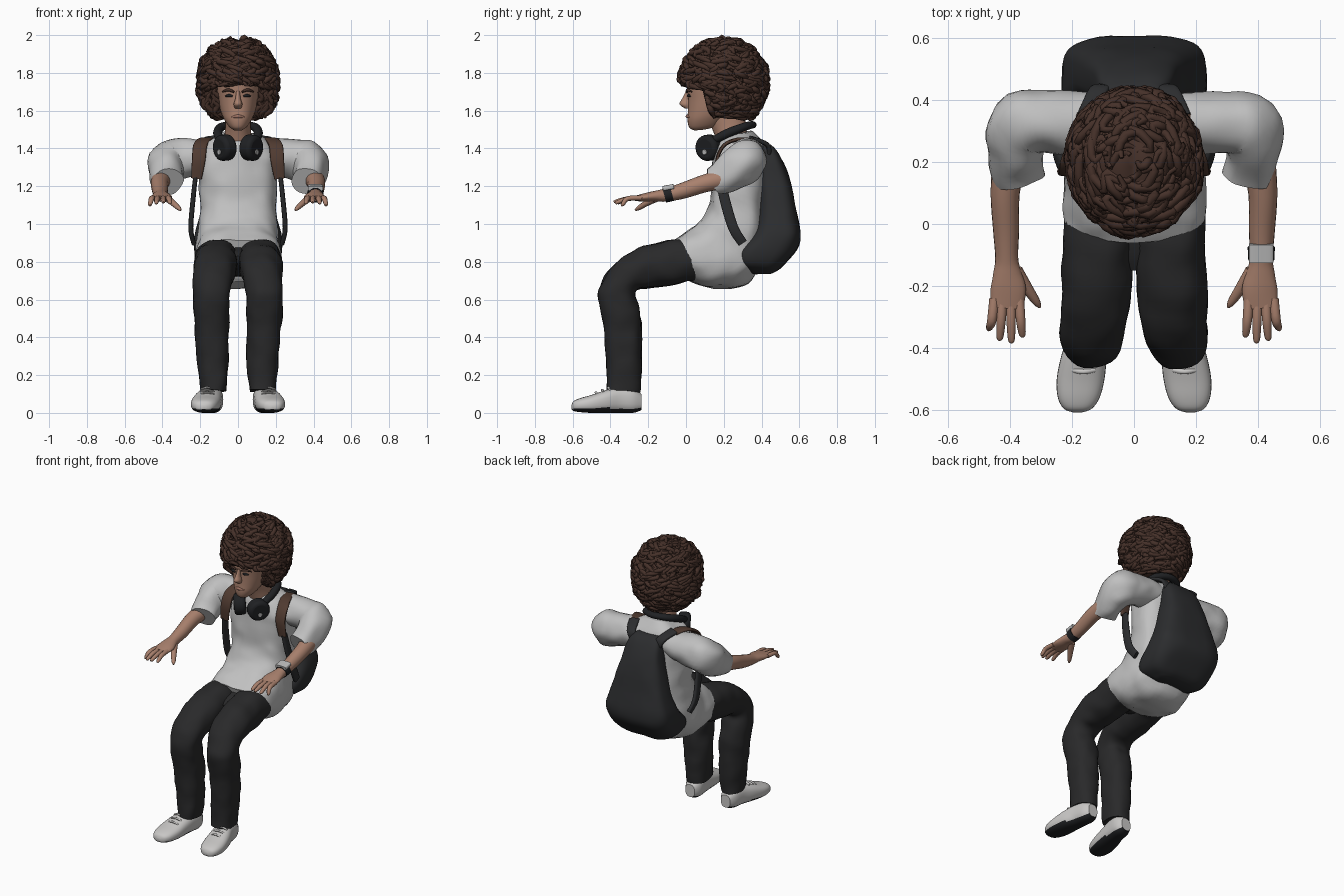
import bpy, bmesh, math, random
from math import sin, cos, pi
from mathutils import Vector, noise

random.seed(4)
default = bpy.data.objects.get("Cube")
if default:
    bpy.data.objects.remove(default)

def material(name, r, g, b):
    m = bpy.data.materials.new(name)
    m.use_nodes = True
    m.diffuse_color = (r, g, b, 1)
    bsdf = next(n for n in m.node_tree.nodes if n.type == 'BSDF_PRINCIPLED')
    bsdf.inputs["Base Color"].default_value = (r, g, b, 1)
    return m

SHIRT = material("shirt_grey", .53, .53, .53)
SKIN = material("skin", .4, .22, .155)
LIP = material("lip", .34, .17, .125)
HAIR = material("hair_brown", .06, .03, .022)
PANTS = material("trouser_black", .022, .022, .023)
PACK = material("pack_black", .025, .026, .028)
SHOE = material("shoe_white", .58, .57, .56)
LEATHER = material("strap_brown", .08, .043, .03)
GADGET = material("gadget_black", .014, .015, .017)
SILVER = material("watch_silver", .5, .5, .5)

def spline(rows, k):
    """Catmull-Rom interpolation of equal-length tuples."""
    out = []
    for i in range(len(rows) - 1):
        near = rows[max(i - 1, 0)], rows[i], rows[i + 1], rows[min(i + 2, len(rows) - 1)]
        for t in (j / k for j in range(k)):
            out.append([q + .5 * t * (r - p + t * (2*p - 5*q + 4*r - s + t * (3*(q - r) + s - p)))
                        for p, q, r, s in zip(*near)])
    return out + [list(rows[-1])]

def finish(name, bm, mat):
    bmesh.ops.recalc_face_normals(bm, faces=bm.faces)
    me = bpy.data.meshes.new(name)
    bm.to_mesh(me)
    bm.free()
    me.materials.append(mat)
    ob = bpy.data.objects.new(name, me)
    bpy.context.collection.objects.link(ob)
    return ob

def skin(name, rings, mat, exponent, n, wrinkle):
    """Bridge rings of (centre, axis, axis) into a capped solid."""
    def power(v):
        return math.copysign(abs(v) ** (2 / exponent), v)
    bm = bmesh.new()
    loops = []
    for c, u, v in rings:
        ring = [c + u * power(cos(2 * pi * i / n)) + v * power(sin(2 * pi * i / n)) for i in range(n)]
        loops.append([bm.verts.new(p + noise.noise_vector(p * 11) * wrinkle) for p in ring])
    for a, b in zip(loops, loops[1:]):
        for i in range(n):
            bm.faces.new((a[i], a[i - 1], b[i - 1], b[i]))
    bm.faces.new(loops[0])
    bm.faces.new(loops[-1])
    return finish(name, bm, mat)

def loft(name, rows, mat, exponent=2.0, n=28, k=4, wrinkle=0.0, s=1):
    """Rows: centre x, half width, then front y, z and back y, z."""
    rings = [(Vector((s * cx, (y0 + y1) / 2, (z0 + z1) / 2)), Vector((hw, 0, 0)),
              Vector((0, y1 - y0, z1 - z0)) / 2) for cx, hw, y0, z0, y1, z1 in spline(rows, k)]
    return skin(name, rings, mat, exponent, n, wrinkle)

def tube(name, rows, mat, side=None, exponent=2.0, n=16, k=4, wrinkle=0.0, s=1):
    """Rows: x, y, z, half width, half height along a path."""
    pts = spline(rows, k)
    pos = [Vector((s * p[0], p[1], p[2])) for p in pts]
    rings = []
    for i, p in enumerate(pts):
        t = (pos[min(i + 1, len(pos) - 1)] - pos[max(i - 1, 0)]).normalized()
        u = t.cross(Vector((0, 0, 1))) if side is None else Vector(side) - t * t.dot(Vector(side))
        u.normalize()
        rings.append((pos[i], u * p[3], t.cross(u) * p[4]))
    return skin(name, rings, mat, exponent, n, wrinkle)

def disc(name, centre, axis, radius, depth, mat):
    bm = bmesh.new()
    bmesh.ops.create_cone(bm, cap_ends=True, segments=32, radius1=radius, radius2=radius, depth=depth)
    ob = finish(name, bm, mat)
    ob.location, ob.rotation_euler = centre, axis.to_track_quat('Z', 'Y').to_euler()
    bev = ob.modifiers.new("rounding", 'BEVEL')
    bev.width, bev.segments = min(radius, depth) * .3, 3

# Shirt body, seated and bending over the hips
loft("shirt", [(0, .225, -.055, .915, .02, .7), (0, .23, 0, .96, .15, .66), (0, .225, .06, 1.0, .3, .675),
               (0, .215, .1, 1.05, .385, .77), (0, .205, .13, 1.13, .42, .95), (0, .205, .135, 1.22, .42, 1.15),
               (0, .21, .14, 1.34, .43, 1.3), (0, .19, .16, 1.42, .42, 1.41), (0, .11, .185, 1.465, .36, 1.48),
               (0, .085, .2, 1.47, .34, 1.49)], SHIRT, 2.6, 48, 5, .012)
loft("trouser_seat", [(0, .02, -.15, .83, -.14, .79), (0, .1, -.09, .86, -.06, .73), (0, .18, .05, .9, .08, .72)], PANTS)

# Neck, head and face
loft("neck", [(0, .075, .17, 1.42, .32, 1.44), (0, .068, .14, 1.5, .32, 1.52), (0, .068, .1, 1.58, .3, 1.58)], SKIN)
loft("head", [(0, .022, .045, 1.495, .1, 1.5), (0, .047, .018, 1.51, .17, 1.52), (0, .074, .008, 1.55, .22, 1.56),
              (0, .093, .01, 1.6, .28, 1.6), (0, .108, .01, 1.66, .33, 1.66), (0, .117, .006, 1.72, .34, 1.72),
              (0, .118, .004, 1.78, .34, 1.78), (0, .09, .04, 1.86, .31, 1.86)], SKIN, 2.2)
loft("nose", [(0, .01, 0, 1.705, .04, 1.705), (0, .014, -.02, 1.665, .03, 1.665),
              (0, .023, -.034, 1.634, .03, 1.634), (0, .016, -.006, 1.612, .03, 1.612)], SKIN, n=16)
tube("lips", [(-.034, .021, 1.566, .005, .004), (0, .007, 1.57, .009, .01), (.034, .021, 1.566, .005, .004)], LIP, n=10)

# Hair: a lumpy mass parted on top, cut back around the face, covered with curls
def hair_point(theta, phi, grow=1.0):
    r = max(sin(theta), 0) ** (1 if theta < pi / 2 else .6)
    d = Vector((r * cos(phi), r * sin(phi), cos(theta)))
    grow += .06 * noise.noise(d * 2.6) - .06 * math.exp(-(d.x / .12) ** 2) * max(d.z, 0)
    return Vector((0, .2, 1.765)) + Vector((.205 * d.x, .225 * d.y, .216 * d.z)) * grow

def over_face(p):
    """True where the face stays free of hair, below a raised fringe."""
    return p.z < 1.75 - p.x ** 2 and p.y < .1 + (1.75 - p.z) * .25

bm = bmesh.new()
bmesh.ops.create_uvsphere(bm, u_segments=48, v_segments=32, radius=1)
for v in bm.verts:
    p = hair_point(math.acos(max(-1, min(1, v.co.z))), math.atan2(v.co.y, v.co.x), .97)
    if over_face(p):
        p.y = .1 + (1.75 - p.z) * .25
    v.co = p
finish("hair_mass", bm, HAIR)

paths = []
COUNT = 480
for i in range(COUNT):
    theta = math.acos(1 - 1.8 * (i + random.random()) / COUNT)
    phi = i * pi * (3 - math.sqrt(5)) + random.uniform(-.15, .15)
    start, swing, step = random.uniform(0, 2 * pi), random.uniform(.1, .24), random.uniform(.03, .06)
    drift = random.uniform(-.05, .05)
    path = []
    for j in range(10):
        th = min(theta + step * j, 2.7)
        ph = phi + (swing * sin(start + j * .9) + drift * j) / max(sin(th), .35)
        p = hair_point(th, ph, .985 + .055 * sin(start * 2 + j * .8))
        if over_face(p + Vector((0, 0, .015))):
            break
        path.append(p)
    paths.append(path)
# Curls hanging beside the face
for i in range(30):
    side, x, top = (-1) ** i, random.uniform(.118, .18), random.uniform(1.64, 1.76)
    start = random.uniform(0, 2 * pi)
    paths.append([Vector((side * (x + .014 * sin(start + j) - .003 * j), .085 + .25 * (1.75 - top) + .006 * j,
                          top - .012 * j)) for j in range(8)])
curls = bpy.data.curves.new("hair_curls", 'CURVE')
curls.dimensions = '3D'
curls.bevel_depth, curls.bevel_resolution, curls.use_fill_caps = .016, 1, True
for path in paths:
    if len(path) > 2:
        sp = curls.splines.new('POLY')
        sp.points.add(len(path) - 1)
        for j, p in enumerate(path):
            sp.points[j].co = (*p, 1)
            sp.points[j].radius = .3 + .7 * sin(pi * (j + .5) / len(path))
curls.materials.append(HAIR)
bpy.context.collection.objects.link(bpy.data.objects.new("hair_curls", curls))

# Headphones resting round the neck
half = [(.09, .14, 1.44, .022, .02), (.108, .22, 1.48, .024, .024), (.085, .31, 1.515, .024, .022)]
tube("headphone_band", half + [(0, .35, 1.525, .024, .02)] + [(-x, *rest) for x, *rest in half[::-1]], GADGET, n=12)

# Backpack
loft("backpack", [(0, .08, .4, 1.425, .45, 1.42), (0, .115, .385, 1.38, .49, 1.375), (0, .145, .385, 1.25, .545, 1.25),
                  (0, .195, .385, 1.07, .585, 1.07), (0, .23, .35, .95, .606, .95), (0, .233, .25, .845, .59, .87),
                  (0, .205, .265, .79, .5, .765), (0, .13, .35, .735, .45, .735)], PACK, 3.4, 40, 4, .005)

for s, label in ((1, "left"), (-1, "right")):
    # Eyes, brows and headphone cups
    tube(label + "_eye", [(.028, .012, 1.676, .004, .004), (.046, .013, 1.68, .007, .009),
                          (.066, .022, 1.676, .004, .004)], GADGET, n=10, s=s)
    tube(label + "_eyebrow", [(.02, .005, 1.698, .006, .005), (.05, .008, 1.71, .007, .008),
                              (.082, .03, 1.7, .004, .004)], HAIR, n=8, s=s)
    axis, cup = Vector((s * .8, -.58, -.1)).normalized(), Vector((s * .07, .12, 1.404))
    disc(label + "_ear_cup", cup, axis, .069, .075, GADGET)
    disc(label + "_cup_badge", cup + axis * .036 - Vector((0, 0, .02)), axis, .014, .008, SILVER)

    # Pack straps
    tube(label + "_shoulder_strap", [(.15, .35, 1.445, .034, .01), (.175, .27, 1.447, .035, .01), (.2, .2, 1.415, .037, .01),
                                     (.208, .165, 1.34, .036, .01), (.22, .17, 1.24, .028, .01)], LEATHER, (1, 0, 0), 3, s=s)
    tube(label + "_upper_strap", [(.085, .44, 1.36, .028, .012), (.115, .43, 1.42, .03, .012),
                                  (.15, .345, 1.455, .034, .012)], PACK, (1, 0, 0), 3, s=s)
    tube(label + "_lower_strap", [(.225, .18, 1.25, .024, .012), (.238, .205, 1.13, .027, .013),
                                  (.25, .25, .98, .027, .013), (.235, .3, .9, .025, .012)], PACK, (0, 1, 0), 3, s=s)

    # Sleeve, forearm with palm, fingers and thumb
    tube(label + "_sleeve", [(.1, .31, 1.37, .105, .085), (.2, .325, 1.355, .1, .095), (.3, .33, 1.345, .1, .108),
                             (.365, .315, 1.325, .108, .114), (.383, .24, 1.275, .09, .104), (.37, .15, 1.225, .083, .078)],
         SHIRT, n=28, k=5, wrinkle=.012, s=s)
    tube(label + "_forearm", [(.4, .22, 1.245, .055, .055), (.415, .1, 1.215, .047, .047), (.412, -.02, 1.175, .042, .042),
                              (.41, -.11, 1.153, .037, .035), (.408, -.16, 1.148, .046, .028),
                              (.405, -.21, 1.142, .057, .023), (.41, -.27, 1.135, .052, .014)], SKIN, n=20, s=s)
    for f, (xa, xb, yb, zb) in enumerate([(.37, .36, -.365, 1.11), (.397, .395, -.382, 1.115),
                                          (.424, .432, -.375, 1.11), (.45, .466, -.345, 1.1)]):
        tube(f"{label}_finger_{f + 1}", [(xa, -.24, 1.138, .016, .014), ((xa + xb) / 2, -.31, 1.134, .015, .013),
                                         (xb, yb + .01, zb + .004, .011, .01), (xb, yb, zb, .004, .004)], SKIN, n=10, s=s)
    tube(label + "_thumb", [(.38, -.15, 1.14, .022, .02), (.345, -.205, 1.112, .018, .016),
                            (.315, -.25, 1.085, .013, .012), (.303, -.268, 1.073, .005, .005)], SKIN, n=10, s=s)

    # Trouser leg
    loft(label + "_trouser_leg", [(.115, .11, .12, .92, .15, .71), (.115, .114, 0, .915, .03, .7), (.117, .115, -.1, .91, -.06, .68),
                                  (.122, .112, -.25, .87, -.19, .663), (.13, .105, -.38, .785, -.25, .655),
                                  (.137, .1, -.45, .68, -.272, .625), (.14, .097, -.463, .59, -.255, .565),
                                  (.138, .09, -.435, .45, -.235, .45), (.132, .084, -.42, .28, -.235, .28),
                                  (.13, .07, -.42, .12, -.24, .11)], PANTS, 2.3, 28, 5, .01, s)

    # Shoe with a dark underside and laces
    shoe = loft(label + "_shoe", [(.182, .014, -.607, .02, -.607, .04), (.181, .045, -.595, .01, -.595, .062),
                                  (.178, .067, -.56, .004, -.56, .078), (.172, .077, -.5, 0, -.5, .095),
                                  (.16, .073, -.42, 0, -.42, .122), (.145, .063, -.35, 0, -.35, .14),
                                  (.136, .057, -.28, 0, -.28, .135), (.135, .035, -.236, .015, -.236, .1)], SHOE, 2.5, 28, 4, 0, s)
    shoe.data.materials.append(GADGET)
    for p in shoe.data.polygons:
        p.material_index = int(p.normal.z < -.5)
    for j in range(3):
        y, z = -.47 + j * .033, .108 + j * .013
        tube(f"{label}_lace_{j + 1}", [(.125, y, z - .01, .007, .005), (.163, y - .006, z, .008, .006),
                                       (.2, y, z - .01, .007, .005)], SHOE, n=8, s=s)

# Wristwatch on the left arm
tube("watch_strap", [(.41, -.075, 1.163, .044, .042), (.41, -.115, 1.152, .042, .04)], GADGET, n=24)
tube("watch_case", [(.41, -.065, 1.198, .04, .014), (.41, -.123, 1.187, .04, .014)], SILVER, exponent=4, n=24)

# Smooth shading with sharp edges kept
bpy.ops.object.select_all(action='DESELECT')
for ob in bpy.context.scene.objects:
    if ob.type == 'MESH':
        ob.select_set(True)
        bpy.context.view_layer.objects.active = ob
bpy.ops.object.shade_smooth_by_angle(angle=math.radians(45))
